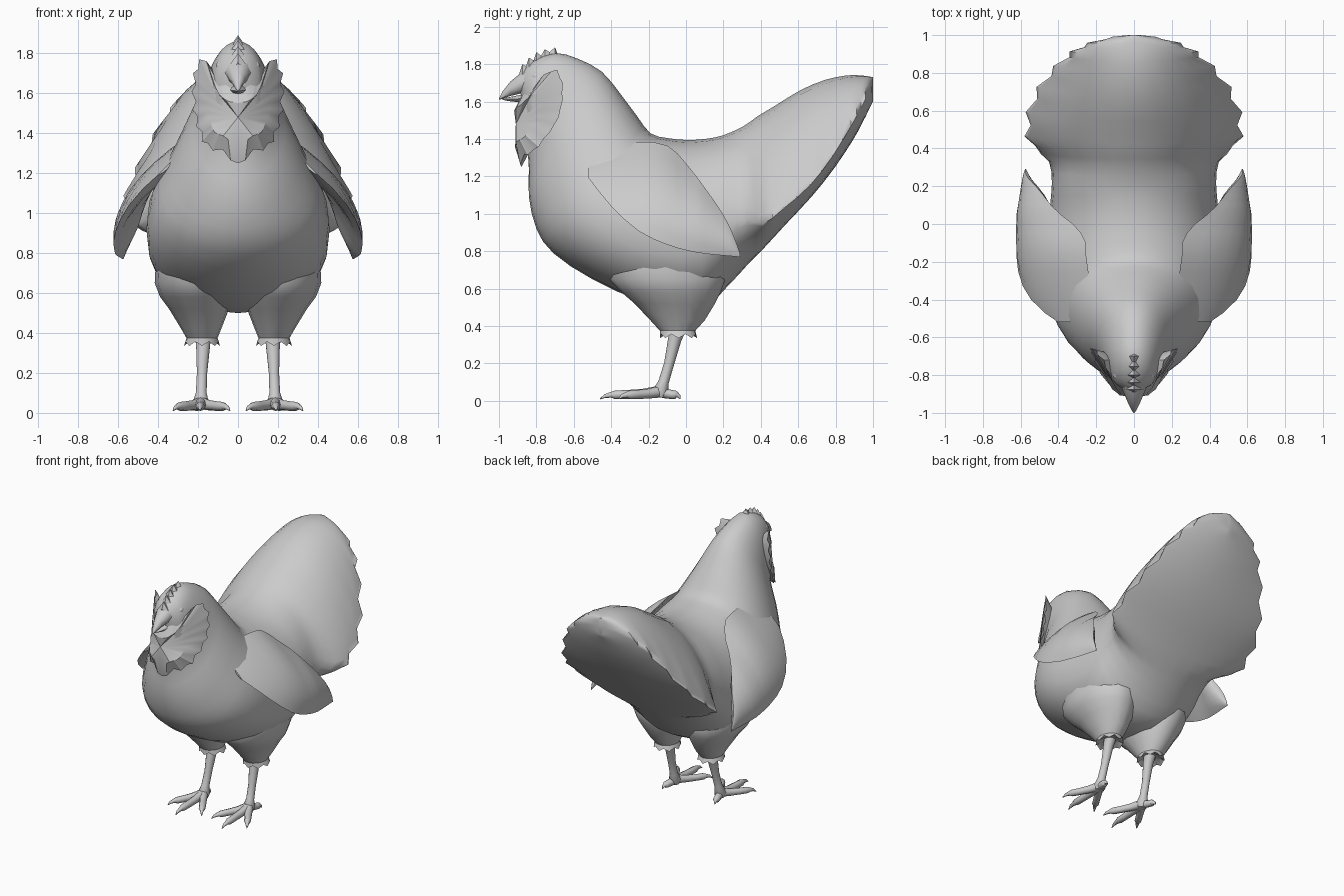
import bpy, bmesh, math
from mathutils import Vector

if "Cube" in bpy.data.objects:
    bpy.data.objects.remove(bpy.data.objects["Cube"])

gray = bpy.data.materials.new("plain gray")
gray.diffuse_color = (0.6, 0.6, 0.6, 1)
gray.use_nodes = True
gray.node_tree.nodes["Principled BSDF"].inputs["Base Color"].default_value = gray.diffuse_color


def finish(name, bm, angle=40, mirror=False):
    """Turn a bmesh into a named object, optionally mirrored across x."""
    bmesh.ops.recalc_face_normals(bm, faces=bm.faces)
    me = bpy.data.meshes.new(name)
    bm.to_mesh(me)
    bm.free()
    ob = bpy.data.objects.new(name, me)
    bpy.context.collection.objects.link(ob)
    me.materials.append(gray)
    bpy.ops.object.select_all(action='DESELECT')
    ob.select_set(True)
    bpy.context.view_layer.objects.active = ob
    bpy.ops.object.shade_smooth_by_angle(angle=math.radians(angle))
    if mirror:
        ob.modifiers.new("mirror", 'MIRROR')
    return ob


def loft(bm, rings):
    """Bridge closed rings of points and cap both ends."""
    vs = [[bm.verts.new(p) for p in r] for r in rings]
    n = len(vs[0])
    for a, b in zip(vs, vs[1:]):
        for i in range(n):
            j = (i + 1) % n
            bm.faces.new((a[i], a[j], b[j], b[i]))
    bm.faces.new(vs[0])
    bm.faces.new(vs[-1])


def tube(bm, path, n=8):
    """Tapered tube; path is (x, y, z, radius)."""
    pts = [Vector(p[:3]) for p in path]
    rings = []
    for i, p in enumerate(pts):
        d = (pts[min(i + 1, len(pts) - 1)] - pts[max(i - 1, 0)]).normalized()
        u = d.cross(Vector((1, 0, 0)) if abs(d.x) < 0.8 else Vector((0, 0, 1))).normalized()
        v = d.cross(u)
        rings.append([p + path[i][3] * (u * math.cos(2 * math.pi * k / n) + v * math.sin(2 * math.pi * k / n))
                      for k in range(n)])
    loft(bm, rings)


def smooth_rows(rows, steps):
    """Catmull-Rom interpolation between rows of numbers."""
    out = []
    for i in range(len(rows) - 1):
        a, b, c, d = rows[max(i - 1, 0)], rows[i], rows[i + 1], rows[min(i + 2, len(rows) - 1)]
        for s in range(steps):
            t = s / steps
            out.append([0.5 * (2 * q + (r - p) * t + (2 * p - 5 * q + 4 * r - w) * t * t
                               + (3 * q - p - 3 * r + w) * t ** 3) for p, q, r, w in zip(a, b, c, d)])
    return out + [list(rows[-1])]


# Body from face to tail: top y, z, bottom y, z, half width, widest height, edge sharpness
stations = [
    (-.88, 1.75, -.89, 1.67, .03, .5, 1), (-.81, 1.82, -.87, 1.57, .10, .5, 1),
    (-.70, 1.86, -.86, 1.48, .13, .5, 1), (-.58, 1.83, -.85, 1.37, .165, .5, 1),
    (-.45, 1.76, -.84, 1.24, .205, .5, 1), (-.35, 1.64, -.84, 1.09, .275, .48, 1),
    (-.26, 1.52, -.80, .92, .35, .46, 1), (-.19, 1.43, -.71, .79, .415, .44, .95),
    (-.10, 1.405, -.50, .65, .455, .41, .87), (0, 1.395, -.22, .53, .455, .41, .85),
    (.10, 1.40, .08, .50, .445, .42, .9), (.20, 1.42, .22, .61, .435, .42, 1.05),
    (.31, 1.47, .34, .74, .45, .32, 1.3), (.38, 1.52, .42, .82, .54, .18, 1.6),
    (.48, 1.58, .53, .94, .565, .14, 1.8), (.61, 1.66, .67, 1.09, .53, .11, 1.9),
    (.74, 1.715, .79, 1.24, .455, .14, 1.9), (.86, 1.74, .89, 1.39, .36, .23, 1.8),
    (.93, 1.74, .94, 1.48, .28, .34, 1.6), (.975, 1.735, .98, 1.56, .17, .48, 1.4),
    (1.0, 1.73, 1.0, 1.60, .03, .5, 1.3)]
rows = smooth_rows(stations, 2)
rings = []
N = 28
for i, (ty, tz, by, bz, w, f, q) in enumerate(rows):
    jag = (0.02 if i % 2 else -0.018) if 26 <= i < len(rows) - 1 else 0   # scalloped tail rim
    ring = []
    for k in range(N):
        a = 2 * math.pi * k / N
        s, c = math.sin(a), math.cos(a)
        h = f + (1 - f) * s ** max(q, 1) if s > 0 else f - f * abs(s) ** q
        ring.append((w * c + jag * c * abs(c) ** 9, by + (ty - by) * h, bz + (tz - bz) * h))
    rings.append(ring)
bm = bmesh.new()
loft(bm, rings)
finish("body_and_tail", bm)

# Thighs with a ragged feather cuff: z, centre x, centre y, radius x, radius y
bm = bmesh.new()
rings = []
for z, cx, cy, rx, ry in [(.95, .21, -.12, .14, .18), (.79, .215, -.12, .195, .30), (.65, .212, -.10, .205, .31),
                          (.58, .205, -.08, .185, .265), (.52, .195, -.06, .15, .215), (.43, .185, -.045, .105, .145),
                          (.375, .18, -.045, .078, .095), (.345, .18, -.04, .09, .10), (.37, .18, -.04, .05, .05)]:
    rings.append([(cx + rx * math.cos(k * math.pi / 8), cy + ry * math.sin(k * math.pi / 8),
                   z + (.022 * (k % 2) - .01 if z == .345 else 0)) for k in range(16)])
loft(bm, rings)
finish("thigh", bm, mirror=True)

# Wings: y, top z, bottom z
bm = bmesh.new()
rings = []
for y, top, low in smooth_rows([(-.52, 1.25, 1.19), (-.40, 1.35, 1.04), (-.25, 1.385, .905), (-.10, 1.365, .835),
                                (0, 1.27, .805), (.10, 1.14, .787), (.20, .995, .777), (.26, .87, .772),
                                (.29, .785, .768)], 2):
    outer, inner = [], []
    for k in range(9):
        s = k / 8
        z = top + (low - top) * s
        x = .625 - .27 * ((z - .88) / .43) ** 2 - .075 * (max(0, -.1 - y) / .4) ** 2
        x -= max(0, y - .05) * .13 + .08 * (1 - s) ** 2 * min(1, max(0, (y + .15) / .15)) * min(1, (.3 - y) / .12)
        t = min(.09, (top - low) * .3) * math.sin(math.pi * s) ** .7 if 0 < k < 8 else 0
        outer.append((x, y, z))
        if 0 < k < 8:
            inner.append((x - t, y, z))
    rings.append(outer + inner[::-1])
loft(bm, rings)
finish("wing", bm, mirror=True)

# Ragged beard and cheek feathers: a bulging fan with a zigzag rim
rim = smooth_rows([(0, -.89, 1.61), (.06, -.87, 1.64), (.12, -.80, 1.69), (.165, -.72, 1.77), (.205, -.67, 1.73),
                   (.22, -.66, 1.65), (.22, -.67, 1.56), (.21, -.70, 1.48), (.185, -.76, 1.40),
                   (.155, -.81, 1.34), (.08, -.87, 1.31), (0, -.88, 1.25)], 2)
hub = Vector((0, -.91, 1.48))
back = Vector((0, -.72, 1.55))
edge, mid = [], []
for i, p in enumerate(rim):
    p = Vector(p)
    centre = i in (0, len(rim) - 1)
    grow = 1 if centre or i < 5 else (1.05 if i % 2 else .96)
    edge.append(back + (p - back) * grow)
    mid.append(hub.lerp(p, .55) + Vector((0 if centre else .03, -.02 + .004 * (i % 2), 0)))
bm = bmesh.new()
hv, bv = bm.verts.new(hub), bm.verts.new(back)
ev, mv = [bm.verts.new(p) for p in edge], [bm.verts.new(p) for p in mid]
for i in range(len(ev) - 1):
    bm.faces.new((hv, mv[i], mv[i + 1]))
    bm.faces.new((mv[i], ev[i], ev[i + 1], mv[i + 1]))
    bm.faces.new((ev[i], bv, ev[i + 1]))
bmesh.ops.mirror(bm, geom=bm.verts[:] + bm.edges[:] + bm.faces[:], axis='X', merge_dist=.0005)
bmesh.ops.remove_doubles(bm, verts=bm.verts, dist=.0005)
finish("beard_feathers", bm, 30)


# Beak halves: y, centre z, half width, half height
def beak(name, prof):
    b = bmesh.new()
    loft(b, [[(w * math.cos(k * math.pi / 4), y, z + h * math.sin(k * math.pi / 4)) for k in range(8)]
             for y, z, w, h in prof])
    finish(name, b, 50)


beak("upper_beak", [(-.82, 1.715, .08, .075), (-.88, 1.70, .06, .056), (-.94, 1.668, .035, .038),
                    (-.98, 1.635, .016, .02), (-1.0, 1.614, .003, .004)])
beak("lower_beak", [(-.83, 1.625, .05, .025), (-.90, 1.615, .035, .018), (-.95, 1.613, .02, .01),
                    (-.98, 1.612, .004, .003)])

# Small serrated comb along the crown
bm = bmesh.new()
crest = [(-.89, 1.755), (-.875, 1.80), (-.855, 1.79), (-.84, 1.835), (-.815, 1.82), (-.80, 1.865), (-.775, 1.845),
         (-.755, 1.88), (-.73, 1.865), (-.70, 1.89), (-.685, 1.85)]
loft(bm, [[(-.05, y, z - .07), (0, y, z), (.05, y, z - .07), (0, y + .02, z - .09)] for y, z in crest])
finish("comb", bm, 30)

# Eyes
bm = bmesh.new()
bmesh.ops.create_uvsphere(bm, u_segments=10, v_segments=6, radius=.026)
bmesh.ops.translate(bm, verts=bm.verts, vec=(.085, -.80, 1.735))
finish("eye", bm, 60, mirror=True)

# Legs, toes and claws
bm = bmesh.new()
tube(bm, [(.175, -.03, .42, .046), (.175, -.06, .33, .036), (.18, -.09, .20, .027), (.184, -.12, .10, .028),
          (.186, -.135, .05, .042), (.186, -.14, .02, .03)], 10)
finish("leg", bm, 50, mirror=True)
bm = bmesh.new()
for tx, ty in [(.19, -.46), (.325, -.36), (.04, -.37), (.215, -.03)]:
    sx, sy = .186, -.135
    tube(bm, [(sx + (tx - sx) * t, sy + (ty - sy) * t, z, r) for t, z, r in
              [(0, .05, .032), (.3, .038, .026), (.55, .034, .024), (.75, .032, .023), (.82, .032, .015),
               (.92, .025, .01), (1, .01, .002)]])
finish("toes", bm, 50, mirror=True)
